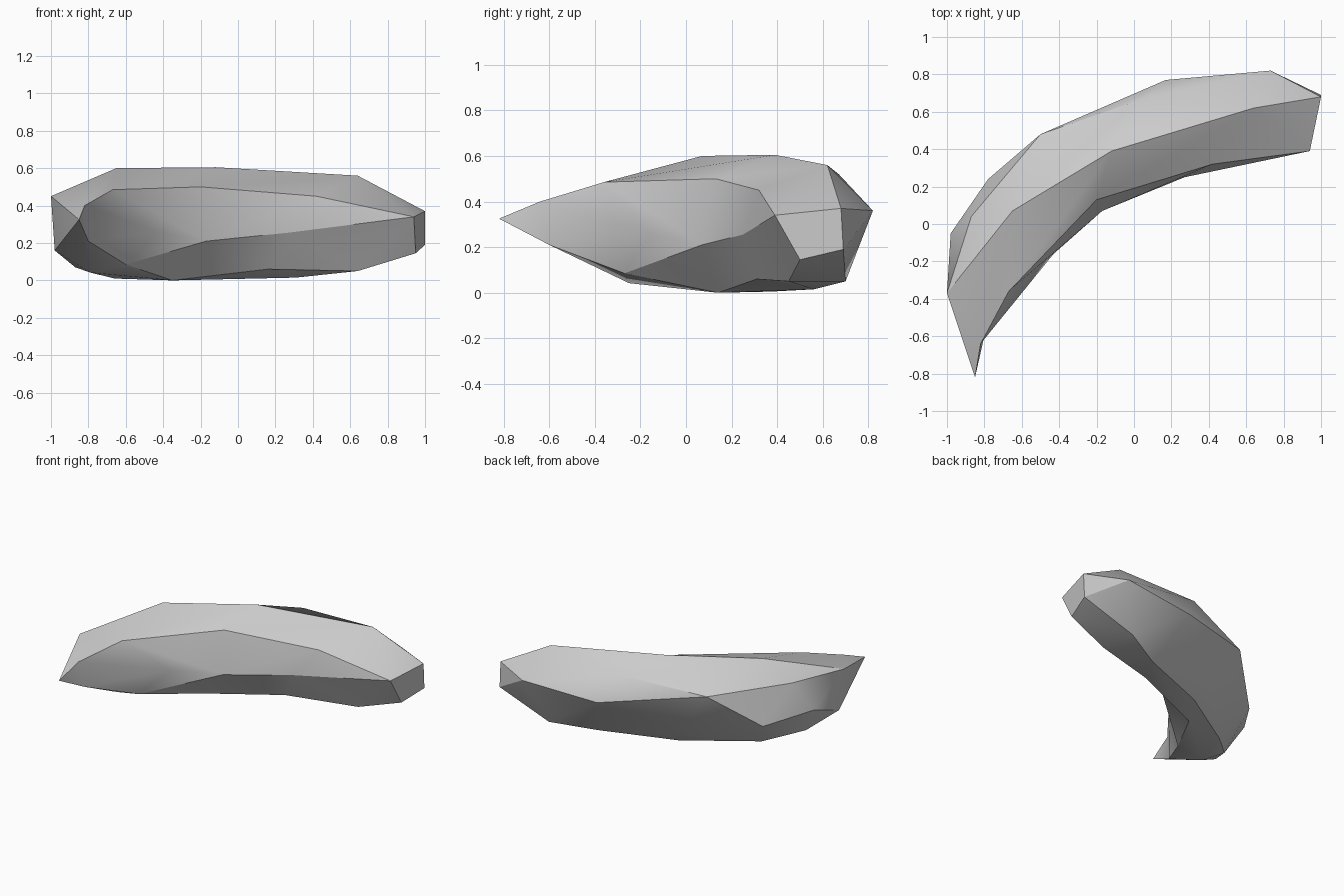
import bpy
import bmesh
from mathutils import Vector

default_cube = bpy.data.objects.get("Cube")
if default_cube:
    bpy.data.objects.remove(default_cube, do_unlink=True)

# Corners shared by several ridges
stem_top = (1, .68, .37)
stem_inner = (.94, .39, .34)
stem_outer = (1, .69, .19)
shoulder = (.64, .62, .56)
inner_front = (.27, .25, .255)
inner_bend = (-.17, .07, .21)
throat = (-.6, -.27, .085)
belly = (-.35, .14, 0)
outer_bend = (-.5, .48, .44)
outer_rear = (-.87, .04, .47)
heel_top = (-1, -.37, .45)
heel_bottom = (-.98, -.34, .16)
base_outer = (.6, .7, .05)
base_middle = (.31, .56, .015)
chin = (-.8, -.6, .21)
tip = (-.85, -.82, .325)

# Ridges running lengthwise along the curved body, from blunt end to tip
top_ridge = [stem_top, shoulder, (-.12, .39, .605), (-.65, .07, .6),
             heel_top, heel_top, heel_top]
inner_top_ridge = [stem_inner, (.42, .32, .45), (-.2, .13, .5),
                   (-.67, -.36, .485), (-.82, -.64, .4), tip, tip]
inner_middle_ridge = [stem_inner, inner_front, inner_bend,
                      (-.43, -.16, .26), chin, chin, tip]
fold_ridge = [stem_inner, inner_front, inner_bend, throat, throat, chin, tip]
inner_bottom_ridge = [(.95, .5, .145), (.64, .45, .05), (.16, .31, .06),
                      belly, belly, (-.79, -.25, .042), tip]
outer_bottom_ridge = [stem_outer, base_outer, base_middle, (-.2, .37, .005),
                      (-.66, .08, .01), (-.87, -.12, .07), heel_bottom]
outer_low_ridge = [stem_outer, base_outer, base_middle, (-.27, .46, .1),
                   (-.78, .24, .21), (-.98, -.05, .27), heel_bottom]
outer_ridge = [stem_top, (.73, .82, .36), (.17, .77, .33), outer_bend,
               outer_rear, heel_top, heel_top]
outer_high_ridge = [stem_top, shoulder, (.05, .67, .52), outer_bend,
                    outer_rear, heel_top, heel_top]

ridges = [top_ridge, inner_top_ridge, inner_middle_ridge, fold_ridge,
          inner_bottom_ridge, outer_bottom_ridge, outer_low_ridge,
          outer_ridge, outer_high_ridge]

bm = bmesh.new()
corner_vertices = {}


def corner(point):
    """Return the one vertex at this point."""
    if point not in corner_vertices:
        corner_vertices[point] = bm.verts.new(point)
    return corner_vertices[point]


def add_face(*points):
    """Add a face, dropping repeated corners and collapsed faces."""
    distinct = list(dict.fromkeys(points))
    if len(distinct) > 2:
        vertices = [corner(point) for point in distinct]
        if not bm.faces.get(vertices):
            bm.faces.new(vertices)


def bulges(a, b, c, d):
    """Tell whether splitting the quad from a to c makes it swell outward."""
    a, b, c, d = (Vector(point) for point in (a, b, c, d))
    return (b - a).cross(c - a).dot(d - a) <= 0


# Skin between neighbouring ridges, swelling outward except at the inner fold
for index, ridge in enumerate(ridges):
    neighbour = ridges[(index + 1) % len(ridges)]
    for step in range(len(ridge) - 1):
        a, b = ridge[step], ridge[step + 1]
        d, c = neighbour[step], neighbour[step + 1]
        if ridge is fold_ridge or bulges(a, b, c, d):
            add_face(a, b, c)
            add_face(a, c, d)
        else:
            add_face(a, b, d)
            add_face(b, c, d)

# Close the blunt end and the heel beside the tip
add_face(*[ridge[0] for ridge in ridges])
add_face(*[ridge[-1] for ridge in ridges])
bmesh.ops.recalc_face_normals(bm, faces=bm.faces[:])

mesh = bpy.data.meshes.new("curved_body")
bm.to_mesh(mesh)
bm.free()
body = bpy.data.objects.new("curved_body", mesh)
bpy.context.collection.objects.link(body)

# Plain grey surface
grey = bpy.data.materials.new("plain_grey")
grey.use_nodes = True
colour = (.6, .6, .6, 1)
grey.diffuse_color = colour
for node in grey.node_tree.nodes:
    if node.type == "BSDF_PRINCIPLED":
        node.inputs["Base Color"].default_value = colour
mesh.materials.append(grey)

# Soft shading over gentle bends, crisp ridges elsewhere
bpy.ops.object.select_all(action="DESELECT")
body.select_set(True)
bpy.context.view_layer.objects.active = body
bpy.ops.object.shade_smooth_by_angle(angle=.52)
